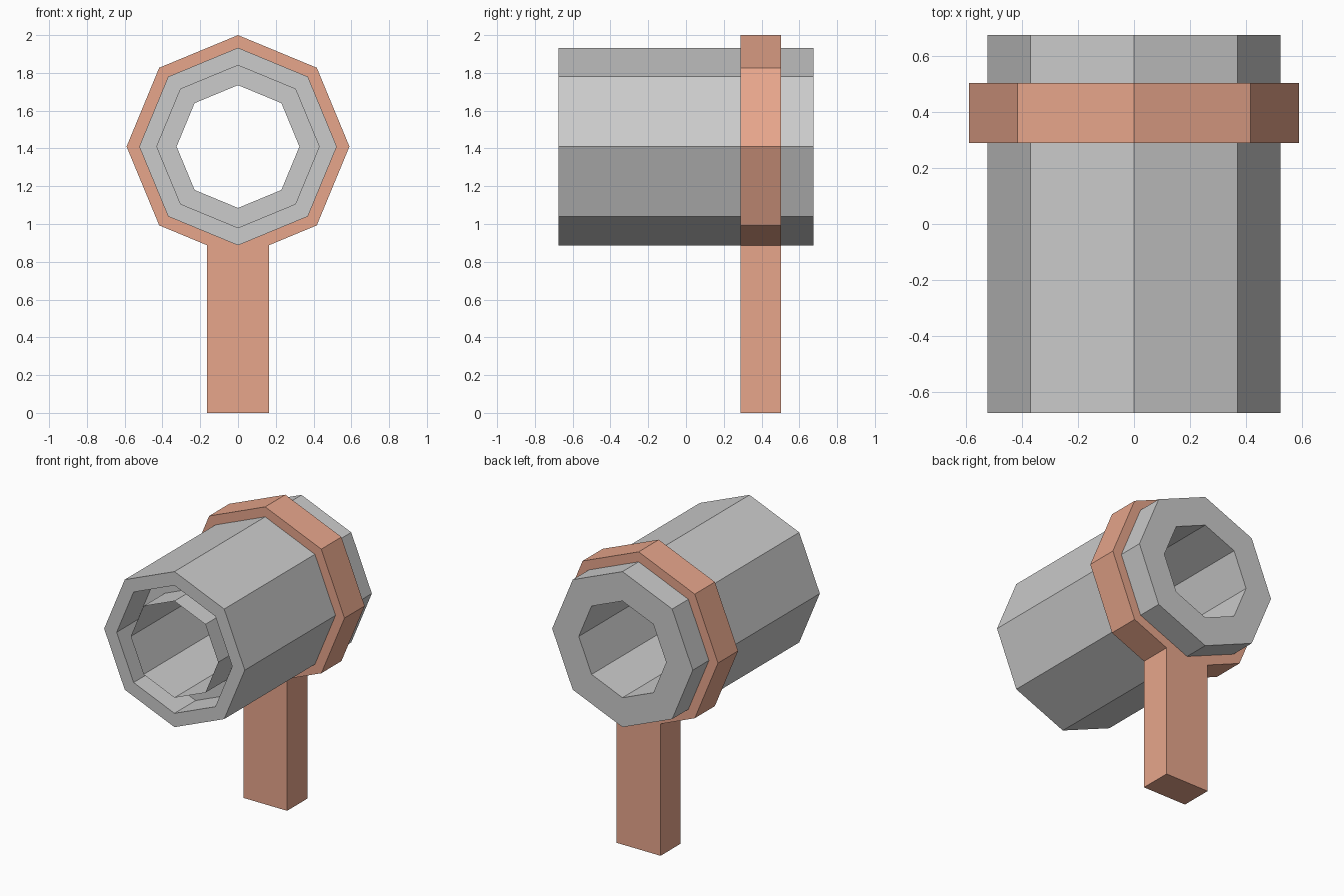
import bpy, bmesh
from math import sin, cos, pi

if "Cube" in bpy.data.objects:
    bpy.data.objects.remove(bpy.data.objects["Cube"])

CZ = 1.41          # height of the barrel axis
SIDES = 8


def octagon(r, cz=CZ):
    """Points (x, z) of an octagon with a corner at the top."""
    return [(r * sin(2 * pi * i / SIDES), cz + r * cos(2 * pi * i / SIDES))
            for i in range(SIDES)]


def lathe(name, profile):
    """Octagonal ring swept around the y axis from a closed (radius, y) profile."""
    bm = bmesh.new()
    loops = [[bm.verts.new((x, y, z)) for x, z in octagon(r)] for r, y in profile]
    for k, a in enumerate(loops):
        b = loops[(k + 1) % len(loops)]
        for i in range(SIDES):
            j = (i + 1) % SIDES
            bm.faces.new((a[i], a[j], b[j], b[i]))
    bmesh.ops.recalc_face_normals(bm, faces=bm.faces[:])
    me = bpy.data.meshes.new(name)
    bm.to_mesh(me)
    bm.free()
    ob = bpy.data.objects.new(name, me)
    bpy.context.collection.objects.link(ob)
    return ob


# barrel: thick outer shell, with a groove around a thin inner bore at the front
F, B, D = -0.675, 0.675, -0.45
lathe("barrel", [(0.325, F), (0.325, B), (0.523, B),
                 (0.523, F), (0.43, F), (0.43, D), (0.325, D)])

# bracket: octagonal collar and handle cut as one plate
outer = octagon(0.59)
W, JOIN = 0.163, 0.887
outline = outer[:4] + [(W, JOIN), (W, 0), (-W, 0), (-W, JOIN)] + outer[5:]
cu = bpy.data.curves.new("bracket", "CURVE")
cu.dimensions = "2D"
cu.fill_mode = "BOTH"
cu.extrude = 0.107
for pts in (outline, octagon(0.515)):
    sp = cu.splines.new("POLY")
    sp.points.add(len(pts) - 1)
    for p, (x, z) in zip(sp.points, pts):
        p.co = (x, z, 0, 1)
    sp.use_cyclic_u = True
bracket = bpy.data.objects.new("bracket", cu)
bpy.context.collection.objects.link(bracket)
bracket.rotation_euler = (pi / 2, 0, 0)
bracket.location = (0, 0.396, 0)
bpy.context.view_layer.objects.active = bracket
bracket.select_set(True)
bpy.ops.object.convert(target="MESH")
bracket = bpy.context.view_layer.objects.active
for f in bracket.data.polygons:
    f.use_smooth = False

# copper tone for the bracket
mat = bpy.data.materials.new("copper")
mat.diffuse_color = (0.8, 0.38, 0.26, 1)
mat.use_nodes = True
mat.node_tree.nodes["Principled BSDF"].inputs["Base Color"].default_value = mat.diffuse_color
bracket.data.materials.clear()
bracket.data.materials.append(mat)
